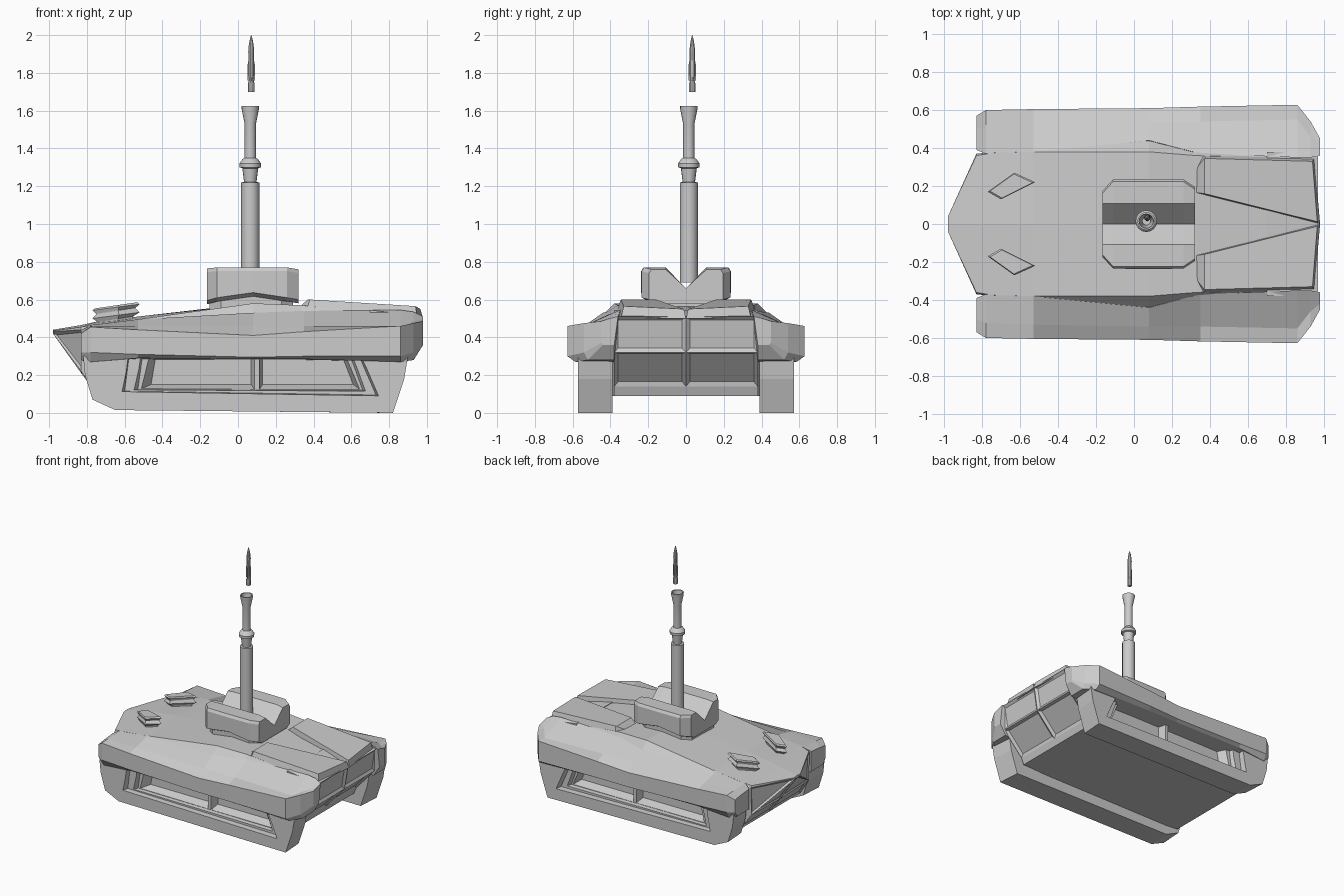
import bpy, bmesh, math
from mathutils import Vector

if "Cube" in bpy.data.objects:
    bpy.data.objects.remove(bpy.data.objects["Cube"])


def finish(name, bm):
    bmesh.ops.recalc_face_normals(bm, faces=bm.faces[:])
    me = bpy.data.meshes.new(name)
    bm.to_mesh(me)
    bm.free()
    ob = bpy.data.objects.new(name, me)
    bpy.context.collection.objects.link(ob)
    return ob


def skin(rings):
    """Closed solid through a list of equal-length rings of 3D points."""
    bm = bmesh.new()
    vs = [[bm.verts.new(p) for p in r] for r in rings]
    n = len(vs[0])
    for a, b in zip(vs, vs[1:]):
        for i in range(n):
            bm.faces.new((a[i], a[(i + 1) % n], b[(i + 1) % n], b[i]))
    bm.faces.new(vs[0])
    bm.faces.new(vs[-1])
    bmesh.ops.recalc_face_normals(bm, faces=bm.faces[:])
    return bm


def loft_x(sections, side=None):
    """Cross-sections (x, [(y, z)...]); mirrored half profiles unless a side is given."""
    rings = []
    for x, half in sections:
        if side:
            rings.append([(x, y * side, z) for y, z in half])
        else:
            rings.append([(x, y, z) for y, z in half] +
                         [(x, -y, z) for y, z in reversed(half) if y])
    return skin(rings)


def along_y(profile_a, ya, profile_b, yb):
    return skin([[(x, ya, z) for x, z in profile_a], [(x, yb, z) for x, z in profile_b]])


def lathe(name, profile, cx, cy, segs):
    bm = skin([[(cx + r * math.cos(2 * math.pi * i / segs),
                 cy + r * math.sin(2 * math.pi * i / segs), z) for i in range(segs)]
               for r, z in profile])
    ob = finish(name, bm)
    ob.data.shade_smooth()
    ob.data.set_sharp_from_angle(angle=math.radians(32))
    return ob


def cut(ob, cutter):
    mod = ob.modifiers.new("cut", 'BOOLEAN')
    mod.operation, mod.solver, mod.object = 'DIFFERENCE', 'EXACT', cutter
    dg = bpy.context.evaluated_depsgraph_get()
    me = bpy.data.meshes.new_from_object(ob.evaluated_get(dg))
    ob.modifiers.clear()
    ob.data = me
    bpy.data.objects.remove(cutter)


# Central hull with pointed tail
bm = loft_x([
    (-.98, [(0, .44), (.04, .435), (.04, .43), (.03, .42), (0, .42)]),
    (-.83, [(0, .465), (.36, .455), (.37, .44), (.36, .22), (0, .21)]),
    (-.74, [(0, .485), (.375, .47), (.38, .44), (.38, .09), (0, .09)]),
    (-.53, [(0, .51), (.38, .495), (.385, .48), (.40, .09), (0, .09)]),
    (.08, [(0, .575), (.38, .58), (.44, .52), (.40, .09), (0, .09)]),
    (.33, [(0, .56), (.36, .57), (.38, .53), (.40, .09), (0, .09)]),
    (.72, [(0, .54), (.35, .53), (.37, .51), (.38, .09), (0, .09)])])
tail = [f for f in bm.faces if f.normal.x < -.3 and f.calc_area() > .012]
bmesh.ops.inset_individual(bm, faces=tail, thickness=.02, depth=-.012)
finish("hull", bm)

# Nose block: sunken upper panels, undercut lower panels
nose = [(.70, .09), (.755, .09), (.775, .14), (.94, .32), (.97, .51), (.70, .545)]
bm = skin([[(x, y, z) for x, z in nose] for y in (-.38, 0, .38)])
panels = [f for f in bm.faces if f.normal.x > .5 and f.calc_center_median().z > .15]
bmesh.ops.inset_individual(bm, faces=panels, thickness=.03, depth=-.015)
finish("nose", bm)

for s, tag in ((-1, "right"), (1, "left")):
    # Raised deck plates leaving a triangular valley between them
    top = [(.37, .16, .60), (.37, .345, .60), (.38, .345, .60), (.94, .33, .565), (.965, .012, .55)]
    low = [(.29, .17, .53), (.29, .24, .53), (.36, .37, .53), (.95, .345, .50), (.98, .0, .50)]
    finish(f"deck_plate_{tag}", skin([[(x, y * s, z) for x, y, z in r] for r in (low, top)]))

    # Faceted fender over the track
    finish(f"fender_{tag}", loft_x([
        (-.83, [(.39, .44), (.50, .43), (.57, .42), (.57, .32), (.54, .28), (.39, .28)]),
        (-.78, [(.37, .465), (.52, .46), (.60, .455), (.60, .32), (.575, .27), (.38, .26)]),
        (-.53, [(.38, .495), (.53, .46), (.605, .44), (.605, .31), (.58, .29), (.38, .28)]),
        (.08, [(.44, .53), (.54, .46), (.61, .41), (.61, .295), (.58, .285), (.38, .28)]),
        (.35, [(.37, .54), (.54, .46), (.618, .43), (.618, .30), (.58, .285), (.38, .28)]),
        (.86, [(.35, .545), (.55, .455), (.628, .46), (.628, .30), (.585, .27), (.38, .27)]),
        (.93, [(.35, .535), (.46, .485), (.54, .475), (.54, .32), (.52, .28), (.38, .28)]),
        (.98, [(.36, .51), (.42, .495), (.45, .485), (.45, .37), (.44, .36), (.38, .36)])], s))

    # Track skirt with stepped opening
    prof = [(-.65, .015), (.82, 0), (.88, .18), (.90, .30), (-.82, .30), (-.81, .2), (-.77, .07)]
    inner = [(x * .985, z) for x, z in prof]
    skirt = finish(f"track_skirt_{tag}", along_y(inner, .39 * s, prof, .572 * s))
    steps = [
        ([(-.58, .35), (-.63, .11), (.76, .085), (.63, .35)], .62,
         [(-.57, .35), (-.60, .115), (.73, .095), (.62, .35)], .53),
        ([(-.52, .34), (-.57, .12), (.69, .11), (.60, .34)], .56,
         [(-.50, .34), (-.53, .125), (.66, .12), (.58, .34)], .50),
        ([(-.47, .33), (-.52, .125), (.09, .12), (.09, .33)], .51,
         [(-.43, .33), (-.46, .15), (.07, .15), (.07, .33)], .44),
        ([(.11, .33), (.11, .12), (.65, .12), (.56, .33)], .51,
         [(.13, .33), (.13, .15), (.61, .15), (.54, .33)], .44)]
    for a, ya, b, yb in steps:
        cutter = finish("cutter", along_y(a, ya * s, b, yb * s))
        cutter.hide_render = True
        cut(skirt, cutter)

    # Diamond pods on the rear deck, waisted and tilted
    diamond = [(-.77, .17), (-.63, .27), (-.52, .22), (-.70, .13)]
    cx, cy = -.655, .20
    rings = []
    for k, z in ((.7, .47), (.75, .495), (1, .515), (.84, .535), (.84, .54), (1, .558), (.9, .568)):
        rings.append([(cx + (x - cx) * k, (cy + (y - cy) * k) * s, z + (x - cx) * .13)
                      for x, y in diamond])
    finish(f"deck_pod_{tag}", skin(rings))

# Turret with a V groove along the top
finish("turret", loft_x([
    (x, [(0, .66), (.108, t), (w - .012, t), (w, t - .02), (w, b), (w - .04, b - .02), (0, b - .02)])
    for x, w, b, t in ((-.165, .175, .595, .765), (-.11, .235, .61, .77), (.08, .237, .637, .77),
                       (.26, .235, .61, .77), (.32, .195, .60, .76))]))

# Turret base
base = [(-.15, -.14), (-.09, -.19), (.23, -.19), (.29, -.14),
        (.29, .14), (.23, .19), (-.09, .19), (-.15, .14)]
finish("turret_base", skin([[(x, y, z) for x, y in base] for z in (.53, .62)]))

# Vertical barrel with collar and hollow flared muzzle
lathe("barrel", [(.048, .69), (.048, 1.22), (.033, 1.222), (.042, 1.295), (.056, 1.30),
                 (.057, 1.32), (.04, 1.345), (.03, 1.35), (.03, 1.53), (.046, 1.61),
                 (.047, 1.625), (.038, 1.625), (.036, 1.60), (.02, 1.53), (.02, 1.40)],
      .065, .015, 16)

# Missile above the muzzle
mx, my = .07, .033
lathe("missile", [(.017, 1.70), (.017, 1.745), (.011, 1.765), (.015, 1.79), (.015, 1.90),
                  (.016, 1.91), (.013, 1.945), (.007, 1.98), (.001, 2.0)], mx, my, 10)
for i in range(4):
    a = math.pi / 2 * i
    out = Vector((math.cos(a), math.sin(a), 0))
    across = Vector((-out.y, out.x, 0)) * .002
    rings = [[Vector((mx, my, z)) + out * r + across * d
              for r, z in ((.006, 1.755), (.02, 1.76), (.02, 1.84), (.012, 1.88))]
             for d in (-1, 1)]
    finish(f"missile_fin_{i + 1}", skin(rings))
